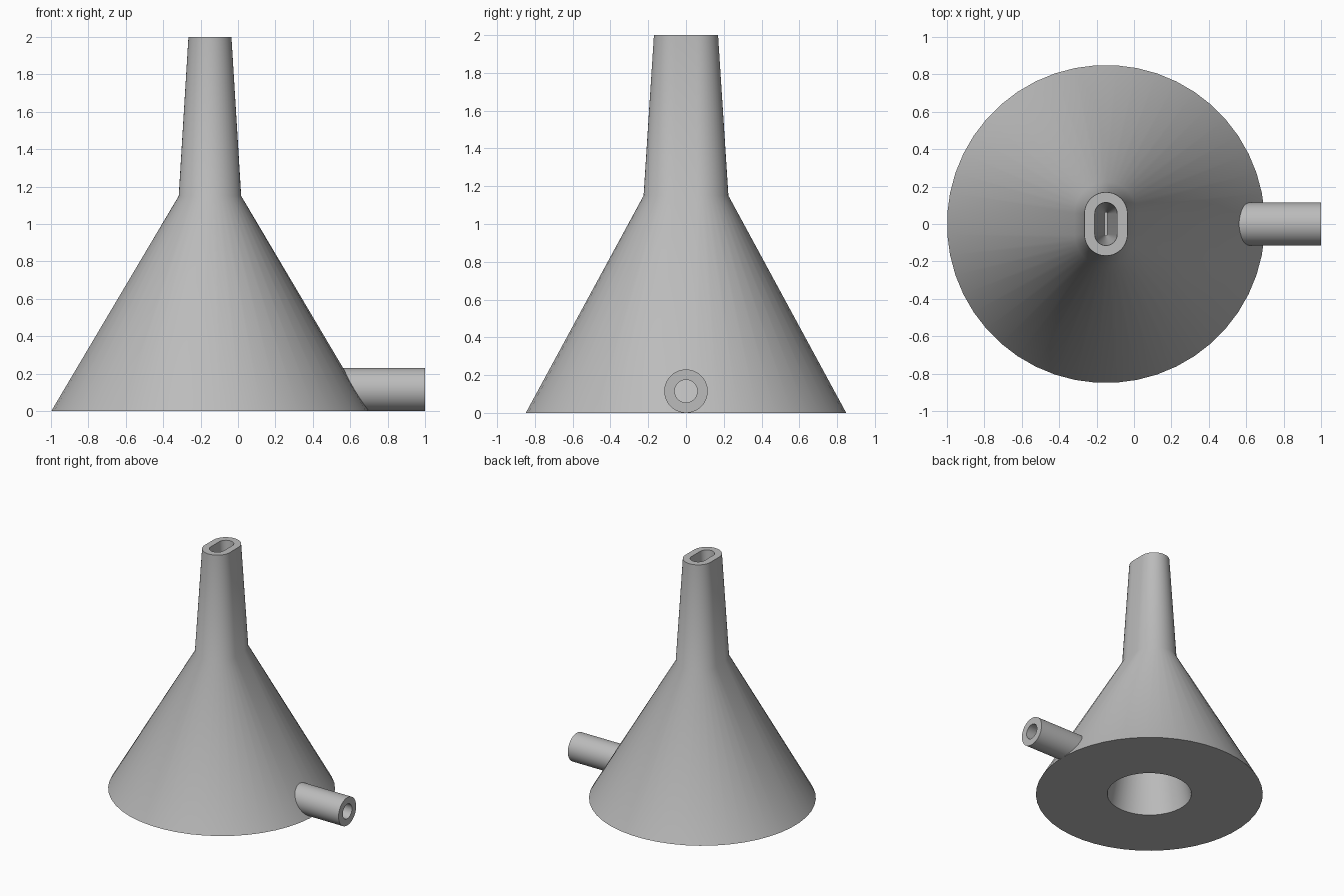
import bpy
import bmesh
from math import pi, cos, sin, radians

cube = bpy.data.objects.get("Cube")
if cube:
    bpy.data.objects.remove(cube, do_unlink=True)

SIDES = 48
HALF = SIDES // 2
CENTRE_X = -0.15

grey = bpy.data.materials.new("plain grey")
grey.use_nodes = True
grey.diffuse_color = (0.5, 0.5, 0.5, 1)
grey.node_tree.nodes["Principled BSDF"].inputs["Base Color"].default_value = (0.5, 0.5, 0.5, 1)


def circle(radius, z):
    """Round ring with a flat edge facing each side."""
    step = 2 * pi / SIDES
    return [(radius * cos((i + 0.5) * step), radius * sin((i + 0.5) * step), z)
            for i in range(SIDES)]


def slot(radius, straight, z):
    """Oblong ring: two half circles joined by straight sides along y."""
    ring = []
    for side in (1, -1):
        for i in range(HALF):
            a = pi * i / (HALF - 1)
            ring.append((side * radius * cos(a), side * (straight + radius * sin(a)), z))
    return ring


def loft(name, rings, closed=False):
    """Skin a list of equal rings; cap the ends, or join last to first."""
    bm = bmesh.new()
    loops = [[bm.verts.new(p) for p in ring] for ring in rings]
    pairs = list(zip(loops, loops[1:]))
    if closed:
        pairs.append((loops[-1], loops[0]))
    else:
        bm.faces.new(loops[0])
        bm.faces.new(loops[-1])
    for a, b in pairs:
        for i in range(SIDES):
            j = (i + 1) % SIDES
            bm.faces.new((a[i], a[j], b[j], b[i]))
    bmesh.ops.recalc_face_normals(bm, faces=bm.faces)
    mesh = bpy.data.meshes.new(name)
    bm.to_mesh(mesh)
    bm.free()
    mesh.materials.append(grey)
    obj = bpy.data.objects.new(name, mesh)
    bpy.context.collection.objects.link(obj)
    bpy.ops.object.select_all(action="DESELECT")
    obj.select_set(True)
    bpy.context.view_layer.objects.active = obj
    bpy.ops.object.shade_smooth_by_angle(angle=radians(30))
    return obj


# Cone and neck in one skin, from the bore below to the slot in the mouth
body = loft("cone_body", [
    circle(0.12, 1.1),
    circle(0.315, 0),
    circle(0.85, 0),
    slot(0.167, 0.058, 1.15),
    slot(0.115, 0.055, 2),
    slot(0.06, 0.055, 2),
    slot(0.008, 0.055, 1.2),
])
body.location.x = CENTRE_X

# Hollow side pipe, running into the cone wall
pipe = loft("side_pipe", [
    circle(0.115, 0.42),
    circle(0.115, 1),
    circle(0.06, 1),
    circle(0.06, 0.42),
], closed=True)
pipe.rotation_euler.y = pi / 2
pipe.location.z = 0.115
